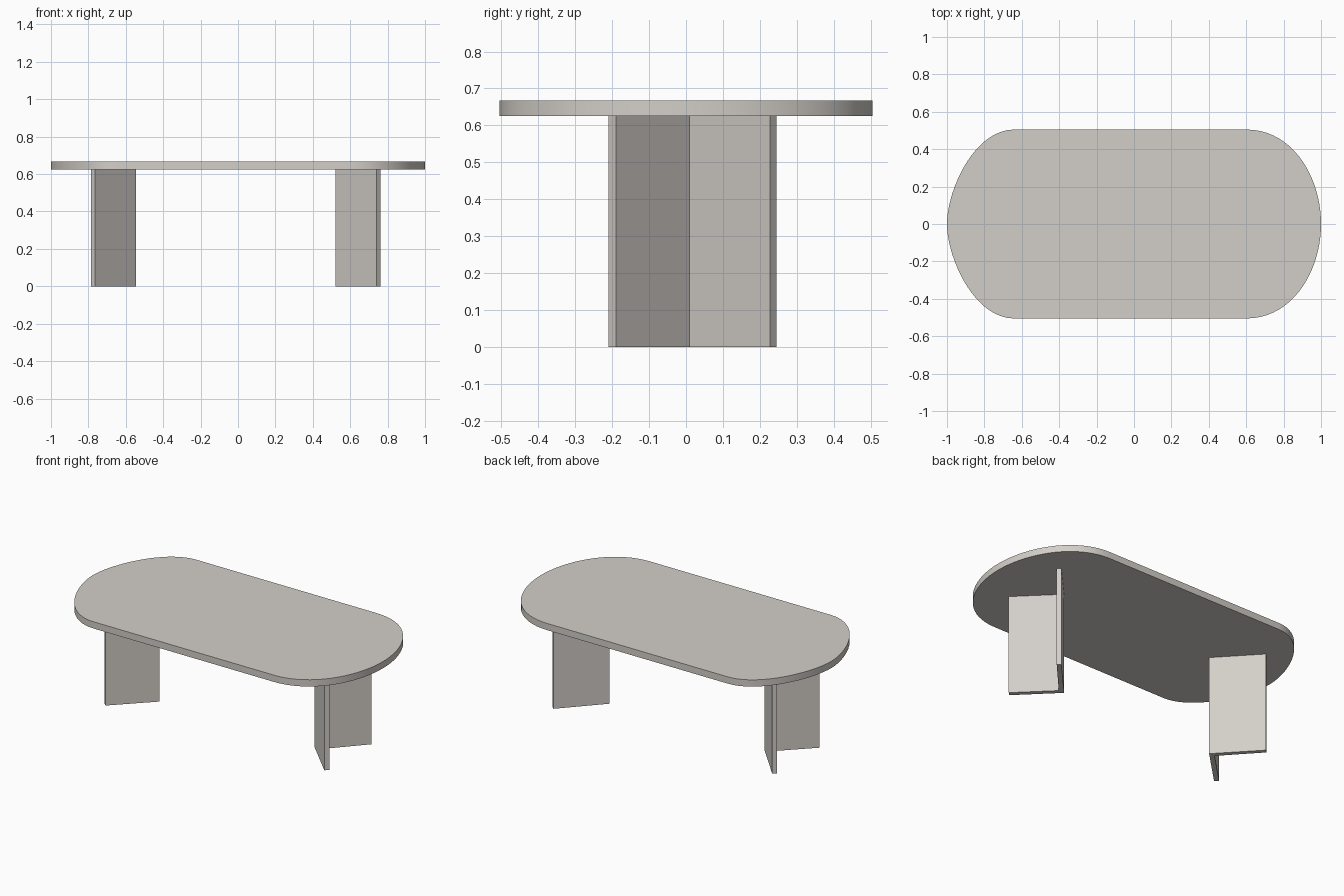
import bpy, bmesh, math
from mathutils import Vector
from mathutils.geometry import interpolate_bezier

if "Cube" in bpy.data.objects:
    bpy.data.objects.remove(bpy.data.objects["Cube"])

stone = bpy.data.materials.new("warm_grey")
stone.diffuse_color = (0.65, 0.62, 0.58, 1)
stone.use_nodes = True
stone.node_tree.nodes["Principled BSDF"].inputs["Base Color"].default_value = stone.diffuse_color


def prism(name, outline, z0, z1, smooth=False):
    """Extrude a closed xy outline from z0 to z1."""
    bm = bmesh.new()
    face = bm.faces.new([bm.verts.new((x, y, z0)) for x, y in outline])
    ext = bmesh.ops.extrude_face_region(bm, geom=[face], use_keep_orig=True)
    verts = [g for g in ext["geom"] if isinstance(g, bmesh.types.BMVert)]
    bmesh.ops.translate(bm, verts=verts, vec=(0, 0, z1 - z0))
    bmesh.ops.recalc_face_normals(bm, faces=bm.faces[:])
    mesh = bpy.data.meshes.new(name)
    bm.to_mesh(mesh)
    bm.free()
    mesh.materials.append(stone)
    obj = bpy.data.objects.new(name, mesh)
    bpy.context.collection.objects.link(obj)
    if smooth:
        bpy.ops.object.select_all(action="DESELECT")
        obj.select_set(True)
        bpy.context.view_layer.objects.active = obj
        bpy.ops.object.shade_smooth_by_angle(angle=math.radians(30))
    return obj


def corner(end, handle1, handle2, start):
    """Rounded quarter of the tabletop, from the end to the long side."""
    pts = [Vector((x, y, 0)) for x, y in (end, handle1, handle2, start)]
    return [(p.x, p.y) for p in interpolate_bezier(*pts, 20)]


# Tabletop: right end rounder than the left, symmetric front to back
right = corner((1, 0), (1, 0.25), (0.85, 0.505), (0.6, 0.505))
left = corner((-1, 0), (-1, 0.18), (-0.855, 0.505), (-0.64, 0.505))
back_half = right + left[::-1]
front_half = [(x, -y) for x, y in back_half[1:-1]][::-1]
prism("tabletop", back_half + front_half, 0.625, 0.667, smooth=True)

# Legs: two V-shaped panels, opening outward
leg = [(0.521, 0.009), (0.741, -0.21), (0.762, -0.19),
       (0.561, 0.009), (0.760, 0.228), (0.740, 0.245)]
prism("right_leg", leg, 0, 0.625)
prism("left_leg", [(-x - 0.024, y) for x, y in leg], 0, 0.625)
